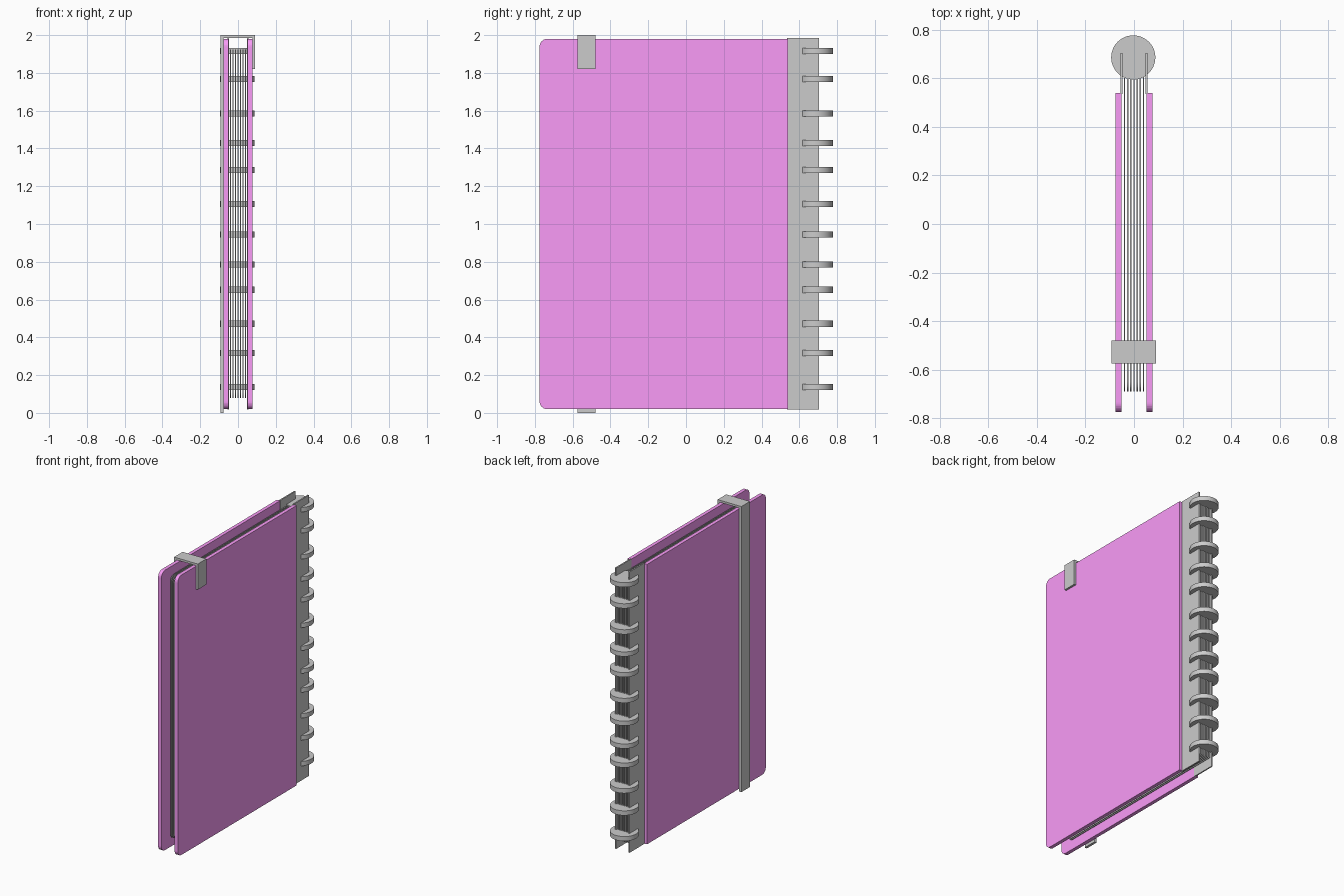
import bpy, bmesh
from math import sin, cos, pi

if "Cube" in bpy.data.objects:
    bpy.data.objects.remove(bpy.data.objects["Cube"])

magenta = bpy.data.materials.new("magenta_cover")
magenta.diffuse_color = (0.95, 0.33, 0.93, 1)
magenta.use_nodes = True
magenta.node_tree.nodes["Principled BSDF"].inputs["Base Color"].default_value = magenta.diffuse_color


def extrude_x(name, outline, x0, x1, mat=None):
    """Extrude a (y, z) outline along x."""
    bm = bmesh.new()
    face = bm.faces.new([bm.verts.new((x0, y, z)) for y, z in outline])
    ext = bmesh.ops.extrude_face_region(bm, geom=[face])
    bmesh.ops.translate(bm, vec=(x1 - x0, 0, 0),
                        verts=[v for v in ext["geom"] if isinstance(v, bmesh.types.BMVert)])
    bmesh.ops.recalc_face_normals(bm, faces=bm.faces)
    mesh = bpy.data.meshes.new(name)
    bm.to_mesh(mesh)
    bm.free()
    obj = bpy.data.objects.new(name, mesh)
    bpy.context.collection.objects.link(obj)
    if mat:
        mesh.materials.append(mat)
    return obj


def board(y0, y1, z0, z1, r=0.0, steps=8):
    """Rectangle with its two free-edge (-y) corners rounded."""
    pts = [(y1, z0), (y1, z1)]
    if r == 0:
        return pts + [(y0, z1), (y0, z0)]
    for cz, start in ((z1 - r, pi / 2), (z0 + r, pi)):
        for i in range(steps + 1):
            a = start + i / steps * pi / 2
            pts.append((y0 + r + r * cos(a), cz + r * sin(a)))
    return pts


# covers with grey hinge strips at the spine
for side, s in (("front", 1), ("back", -1)):
    extrude_x(side + "_cover", board(-0.775, 0.54, 0.02, 1.98, 0.04),
              s * 0.051, s * 0.076, magenta)
    extrude_x(side + "_hinge_strip", board(0.535, 0.705, 0.018, 1.985),
              s * 0.047, s * 0.056)

# loose sheets
for i in range(7):
    x = -0.039 + i * 0.013
    extrude_x(f"page_{i + 1}", board(-0.69, 0.70, 0.08, 1.925, 0.04), x - 0.0025, x + 0.0025)

# binding discs
heights = (0.137, 0.317, 0.472, 0.652, 0.785, 0.945,
           1.105, 1.285, 1.43, 1.585, 1.767, 1.915)
for i, z in enumerate(heights):
    bpy.ops.mesh.primitive_cylinder_add(vertices=48, radius=0.091, depth=0.032,
                                        location=(-0.003, 0.686, z))
    bpy.context.object.name = f"binding_disc_{i + 1}"
    bpy.ops.object.shade_smooth_by_angle()

# elastic strap: long back run, top bridge, short front flap
profile = [(-0.093, 0), (-0.076, 0), (-0.076, 1.985), (0.077, 1.985),
           (0.077, 1.82), (0.091, 1.82), (0.091, 2.0), (-0.093, 2.0)]
bm = bmesh.new()
face = bm.faces.new([bm.verts.new((x, -0.575, z)) for x, z in profile])
ext = bmesh.ops.extrude_face_region(bm, geom=[face])
bmesh.ops.translate(bm, vec=(0, 0.095, 0),
                    verts=[v for v in ext["geom"] if isinstance(v, bmesh.types.BMVert)])
bmesh.ops.recalc_face_normals(bm, faces=bm.faces)
mesh = bpy.data.meshes.new("closure_strap")
bm.to_mesh(mesh)
bm.free()
bpy.context.collection.objects.link(bpy.data.objects.new("closure_strap", mesh))
